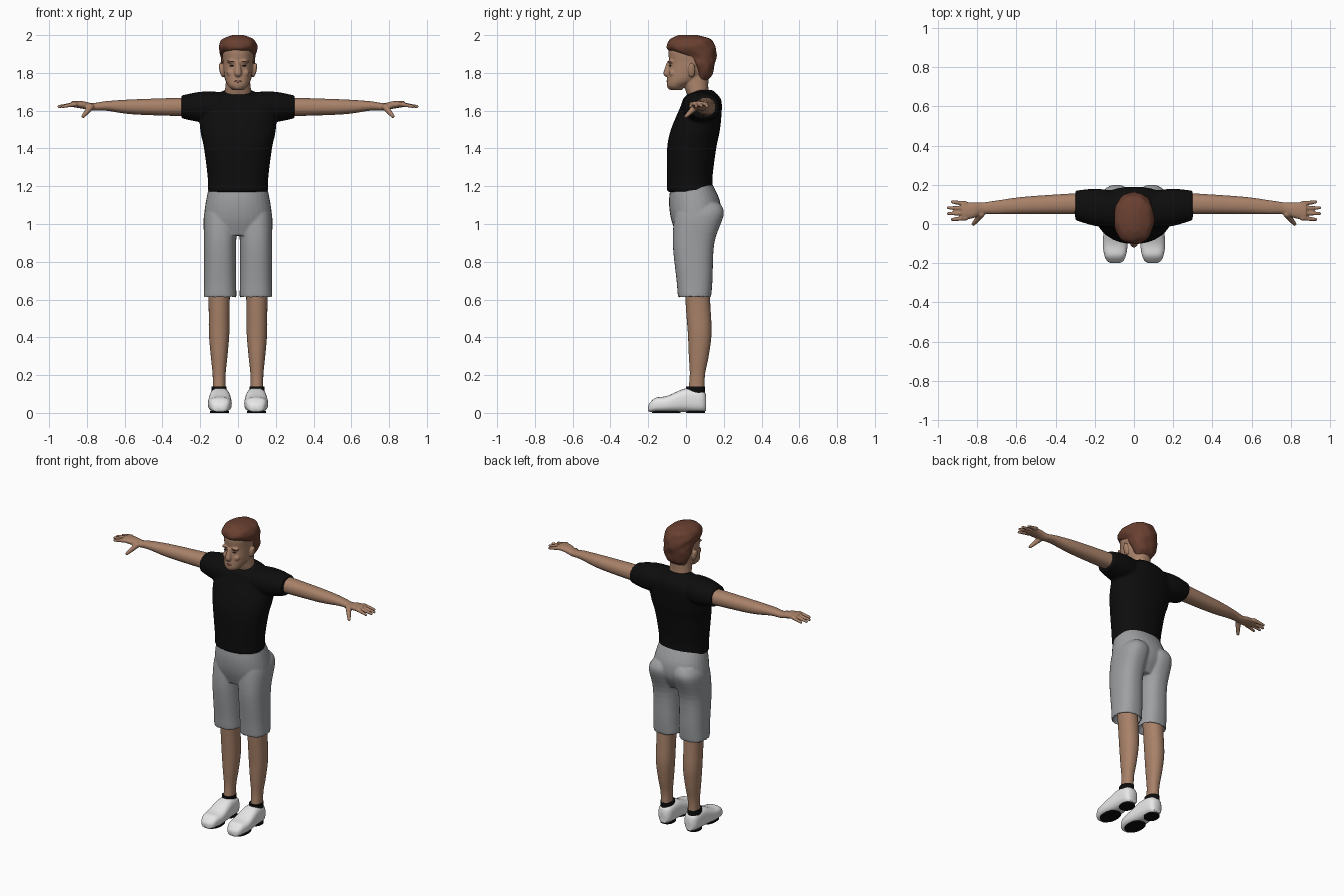
import bpy, bmesh, math
from mathutils import Matrix, Vector

cube = bpy.data.objects.get("Cube")
if cube:
    bpy.data.objects.remove(cube)


def material(name, red, green, blue):
    mat = bpy.data.materials.new(name)
    mat.use_nodes = True
    mat.diffuse_color = (red, green, blue, 1)
    shader = mat.node_tree.nodes["Principled BSDF"]
    shader.inputs["Base Color"].default_value = mat.diffuse_color
    shader.inputs["Roughness"].default_value = 0.8
    return mat


SKIN = material("skin", 0.39, 0.22, 0.14)
LIP = material("lip", 0.3, 0.13, 0.09)
HAIR = material("auburn hair", 0.14, 0.05, 0.03)
BLACK = material("black cloth", 0.004, 0.004, 0.004)
GREY = material("grey cloth", 0.34, 0.35, 0.36)
WHITE = material("white leather", 0.8, 0.8, 0.8)
DARK = material("dark eye", 0.04, 0.03, 0.02)


def spline(before, start, end, after, t):
    """Catmull-Rom interpolation between start and end."""
    leave, arrive = (end - before) / 2, (after - start) / 2
    ease = t * t * (3 - 2 * t)
    return (start + (end - start) * ease + leave * t * (1 - t) ** 2
            - arrive * t * t * (1 - t))


def loft(bm, rows, axis="z", side=1, power=2.2, sides=32, steps=5, ridge=0.0):
    """Skin smoothed rows (position, low, high, low, high); side mirrors x."""
    padded = [rows[0], *rows, rows[-1]]
    dense = []
    for span in zip(padded, padded[1:], padded[2:], padded[3:]):
        for step in range(steps):
            dense.append([spline(*column, step / steps) for column in zip(*span)])
    dense.append(rows[-1])
    rings = []
    for pos, a_low, a_high, b_low, b_high in dense:
        ring = []
        for k in range(sides):
            angle = math.tau * k / sides
            cos, sin = math.cos(angle), math.sin(angle)
            swell = 1 + ridge * (math.sin(9 * angle + 40 * pos) + math.sin(5 * angle - 90 * pos))
            a_unit = swell * math.copysign(abs(cos) ** (2 / power), cos)
            b_unit = swell * math.copysign(abs(sin) ** (2 / power), sin)
            a = (a_low + a_high + (a_high - a_low) * a_unit) / 2
            b = (b_low + b_high + (b_high - b_low) * b_unit) / 2
            x, y, z = {"x": (pos, a, b), "y": (a, pos, b), "z": (a, b, pos)}[axis]
            ring.append(bm.verts.new((side * x, y, z)))
        rings.append(ring)
    for lower, upper in zip(rings, rings[1:]):
        for k in range(sides):
            after = (k + 1) % sides
            bm.faces.new((lower[k], lower[after], upper[after], upper[k]))
    bm.faces.new(rings[0])
    bm.faces.new(rings[-1])


def centred(rows, middle=0.0):
    """Rows (position, half width, low, high) symmetric about x = middle."""
    return [(pos, middle - half, middle + half, low, high) for pos, half, low, high in rows]


def ball(bm, place, size, tilt=0.0):
    matrix = Matrix.Translation(place) @ Matrix.Rotation(tilt, 4, "Y") @ Matrix.Diagonal((*size, 1))
    bmesh.ops.create_uvsphere(bm, u_segments=20, v_segments=12, radius=1, matrix=matrix)


def digit(bm, start, end, thick, thin):
    """Tapered finger made of overlapping balls."""
    count = 12
    for k in range(count + 1):
        t = k / count
        radius = thick + (thin - thick) * t
        ball(bm, Vector(start).lerp(Vector(end), t), (radius, radius, radius))


def finish(bm, name, mat, voxel=0.0, softness=2):
    """Make the object; a voxel size fuses its overlapping pieces into one skin."""
    bmesh.ops.recalc_face_normals(bm, faces=bm.faces[:])
    mesh = bpy.data.meshes.new(name)
    bm.to_mesh(mesh)
    bm.free()
    mesh.materials.append(mat)
    part = bpy.data.objects.new(name, mesh)
    bpy.context.scene.collection.objects.link(part)
    bpy.ops.object.select_all(action="DESELECT")
    part.select_set(True)
    bpy.context.view_layer.objects.active = part
    if voxel:
        fuse = part.modifiers.new("fuse", "REMESH")
        fuse.mode, fuse.voxel_size, fuse.use_smooth_shade = "VOXEL", voxel, True
        soften = part.modifiers.new("soften", "SMOOTH")
        soften.factor, soften.iterations = 0.5, softness
    else:
        bpy.ops.object.shade_smooth_by_angle(angle=math.radians(50))


# Head: skull, neck, nose, chin, brows, cheeks and ears
bm = bmesh.new()
loft(bm, centred([(1.71, .03, -.08, -.02), (1.73, .05, -.1, 0), (1.77, .07, -.1, .08),
                  (1.85, .08, -.09, .14), (1.93, .08, -.09, .14), (1.98, .04, -.04, .09)]))
loft(bm, centred([(1.62, .08, .03, .15), (1.7, .07, 0, .12), (1.79, .06, -.03, .12)]))
loft(bm, centred([(1.78, .01, -.11, -.07), (1.8, .02, -.12, -.07), (1.86, .01, -.1, -.07)]))
ball(bm, (0, -.08, 1.73), (.03, .02, .02))
ball(bm, (0, -.09, 1.76), (.03, .01, .01))
for side in (1, -1):
    ball(bm, (side * .03, -.08, 1.86), (.03, .014, .01))
    ball(bm, (side * .04, -.07, 1.8), (.02, .02, .02))
    ball(bm, (side * .087, .03, 1.815), (.012, .02, .04), side * .2)
finish(bm, "head", SKIN, .005)

# Mouth
bm = bmesh.new()
ball(bm, (0, -.097, 1.755), (.02, .007, .006))
finish(bm, "lips", LIP)

# Hair cap, low at the nape and high at the brow
bm = bmesh.new()
loft(bm, centred([(1.76, .05, .06, .11), (1.79, .07, .05, .14), (1.84, .09, .03, .15),
                  (1.88, .09, -.01, .16), (1.92, .1, -.09, .16), (1.95, .1, -.1, .15),
                  (1.98, .08, -.08, .13), (2, .03, -.04, .06)]), sides=64, ridge=.012)
finish(bm, "hair", HAIR)

# Shirt: torso fused with both sleeves
bm = bmesh.new()
loft(bm, centred([(1.17, .16, -.1, .15), (1.24, .16, -.1, .14), (1.4, .18, -.1, .16),
                  (1.5, .2, -.08, .18), (1.62, .2, -.03, .19), (1.67, .14, -.01, .18),
                  (1.71, .07, .04, .14)]))
for side in (1, -1):
    loft(bm, [(.1, -.02, .17, 1.54, 1.7), (.2, -.01, .18, 1.54, 1.7),
              (.3, .02, .17, 1.56, 1.68)], "x", side)
finish(bm, "shirt", BLACK, .008, 3)

# Shorts: hips fused with two legs, hems turned inwards
bm = bmesh.new()
loft(bm, centred([(1.21, .15, -.08, .14), (1.12, .17, -.09, .18), (1.03, .18, -.08, .18),
                  (.94, .17, -.05, .13)]))
for side in (1, -1):
    loft(bm, [(1.11, .02, .15, -.04, .18), (1.05, 0, .18, -.06, .2), (.9, .01, .18, -.07, .15),
              (.7, .01, .18, -.05, .14), (.61, .01, .18, -.04, .13),
              (.66, .03, .16, -.02, .11)], side=side, power=2.4)
finish(bm, "shorts", GREY, .006, 3)

for side, label in ((1, "left"), (-1, "right")):
    # Eye and eyebrow
    bm = bmesh.new()
    ball(bm, (side * .032, -.084, 1.838), (.012, .006, .004))
    finish(bm, label + "_eye", DARK)
    bm = bmesh.new()
    ball(bm, (side * .034, -.09, 1.86), (.02, .005, .003), side * .1)
    finish(bm, label + "_eyebrow", HAIR)

    # Arm with palm, fingers and thumb
    bm = bmesh.new()
    loft(bm, [(.25, .05, .16, 1.57, 1.67), (.55, .05, .14, 1.58, 1.66), (.7, .05, .12, 1.6, 1.65),
              (.77, .05, .11, 1.6, 1.64), (.82, .03, .11, 1.61, 1.65),
              (.88, .02, .11, 1.62, 1.65)], "x", side)
    for finger in range(4):
        off = finger - 1.5
        reach = .95 - .01 * off * off
        digit(bm, (side * .86, .067 + .025 * off, 1.635),
              (side * reach, .068 + .03 * off, 1.622), .0125, .0085)
    digit(bm, (side * .78, .05, 1.62), (side * .82, 0, 1.57), .018, .01)
    finish(bm, label + "_arm", SKIN, .005, 1)

    # Lower leg with a full calf
    bm = bmesh.new()
    loft(bm, centred([(.72, .06, -.01, .12), (.55, .055, 0, .13), (.42, .054, .01, .135),
                      (.3, .044, .015, .12), (.2, .034, .02, .1), (.1, .034, .01, .1)], .1), side=side)
    finish(bm, label + "_leg", SKIN)

    # Sock cuff
    bm = bmesh.new()
    loft(bm, centred([(.09, .04, 0, .1), (.14, .04, 0, .1)], .1), side=side)
    finish(bm, label + "_sock", BLACK)

    # Shoe upper, from toe to heel
    bm = bmesh.new()
    loft(bm, centred([(-.2, .02, .01, .04), (-.19, .04, .005, .055), (-.16, .055, .005, .08),
                      (-.1, .063, .005, .09), (0, .055, .005, .13), (.08, .047, .005, .122),
                      (.105, .03, .01, .1)], .096), "y", side, power=2.8)
    finish(bm, label + "_shoe", WHITE)

    # Sole and heel pads
    bm = bmesh.new()
    for half, front, back in ((.05, -.18, -.03), (.043, 0, .1)):
        loft(bm, centred([(0, half, front, back), (.009, half, front, back)], .097), side=side, steps=1)
    finish(bm, label + "_sole", BLACK)
